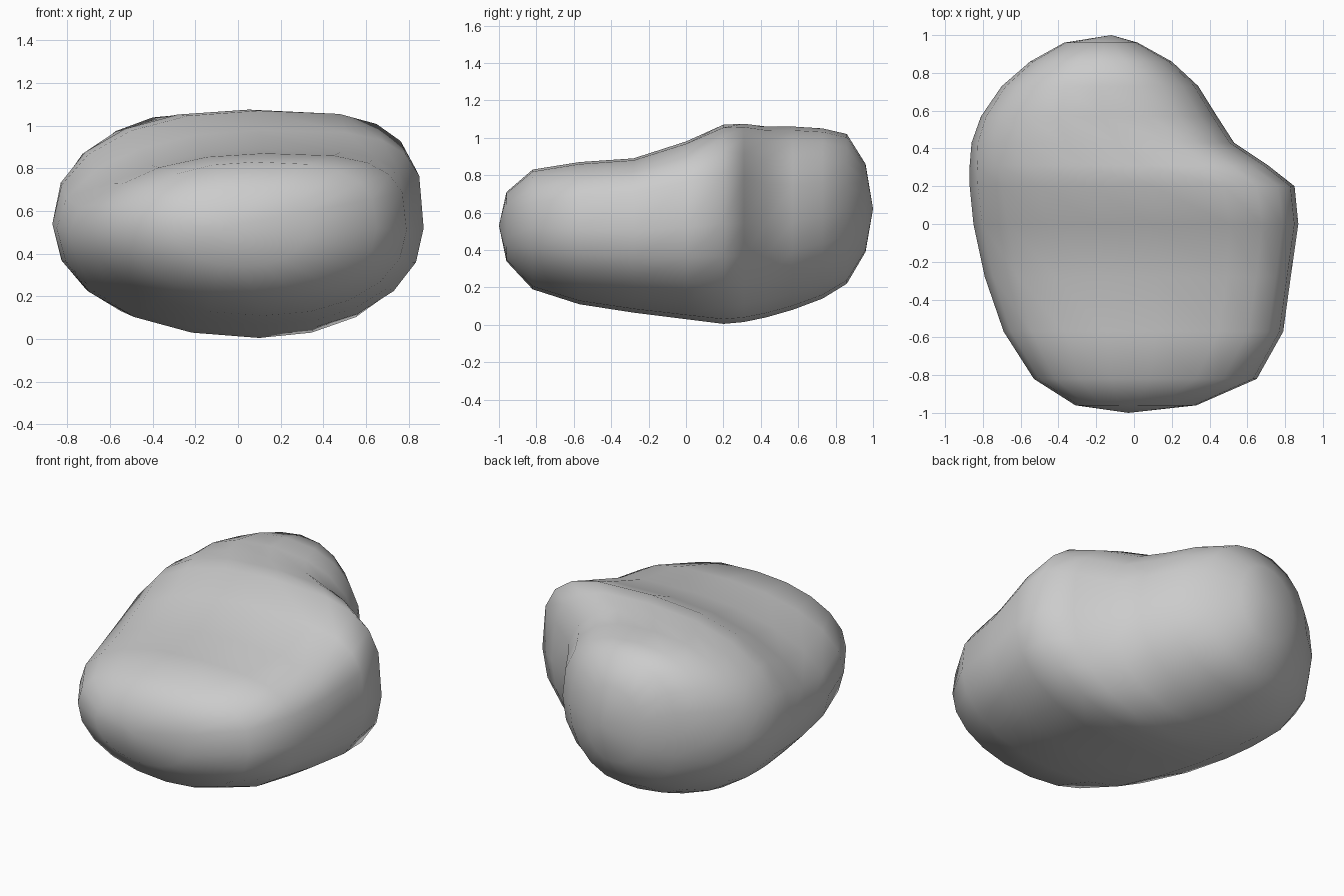
import bpy, bmesh
from math import cos, sin, pi

# Cross-sections from front to back:
# y, x left, x right, x of crest, z bottom, z top, z of widest line, squareness left / right
SECTIONS = [
    (-0.96, -0.31, 0.33, 0.02, 0.34, 0.71, 0.53, 2.0, 2.4),
    (-0.82, -0.53, 0.65, 0.08, 0.19, 0.83, 0.52, 2.1, 2.8),
    (-0.57, -0.69, 0.79, 0.12, 0.11, 0.87, 0.51, 2.1, 3.3),
    (-0.28, -0.79, 0.83, 0.12, 0.065, 0.89, 0.50, 2.0, 3.6),
    (0.00, -0.85, 0.87, 0.10, 0.03, 0.98, 0.52, 2.0, 3.7),
    (0.20, -0.87, 0.85, 0.10, 0.005, 1.07, 0.54, 2.2, 3.4),
    (0.31, -0.87, 0.71, 0.05, 0.015, 1.075, 0.54, 2.3, 3.0),
    (0.43, -0.86, 0.53, -0.08, 0.04, 1.06, 0.54, 2.3, 2.6),
    (0.57, -0.81, 0.44, -0.17, 0.08, 1.06, 0.55, 2.3, 2.5),
    (0.73, -0.70, 0.34, -0.18, 0.14, 1.05, 0.58, 2.3, 2.4),
    (0.86, -0.55, 0.20, -0.17, 0.22, 1.02, 0.61, 2.2, 2.2),
    (0.96, -0.37, 0.02, -0.16, 0.39, 0.86, 0.62, 2.0, 2.0),
]
SIDES = 20


def power(v, n):
    return abs(v) ** (2 / n)


bm = bmesh.new()
rings = []
for y, xl, xr, xc, zb, zt, zm, nl, nr in SECTIONS:
    ring = []
    for i in range(SIDES):
        a = 2 * pi * i / SIDES
        c, s = cos(a), sin(a)
        n = (nr if c > 0 else nl) if s > 0 else 2.1
        x = xc + ((xr if c > 0 else xl) - xc) * power(c, n)
        z = zm + ((zt if s > 0 else zb) - zm) * power(s, n)
        ring.append(bm.verts.new((x, y, z)))
    rings.append(ring)

# Rock skin between the sections, closed by a point at each end
for r0, r1 in zip(rings, rings[1:]):
    for i in range(SIDES):
        j = (i + 1) % SIDES
        bm.faces.new((r0[i], r0[j], r1[j], r1[i]))
for ring, tip in ((rings[0], (-0.03, -1.0, 0.53)), (rings[-1], (-0.12, 1.0, 0.62))):
    v = bm.verts.new(tip)
    for i in range(SIDES):
        bm.faces.new((ring[i], ring[(i + 1) % SIDES], v))
bmesh.ops.recalc_face_normals(bm, faces=bm.faces)
for f in bm.faces:
    f.smooth = True

mesh = bpy.data.meshes.new("boulder")
bm.to_mesh(mesh)
bm.free()
bpy.context.collection.objects.link(bpy.data.objects.new("boulder", mesh))
